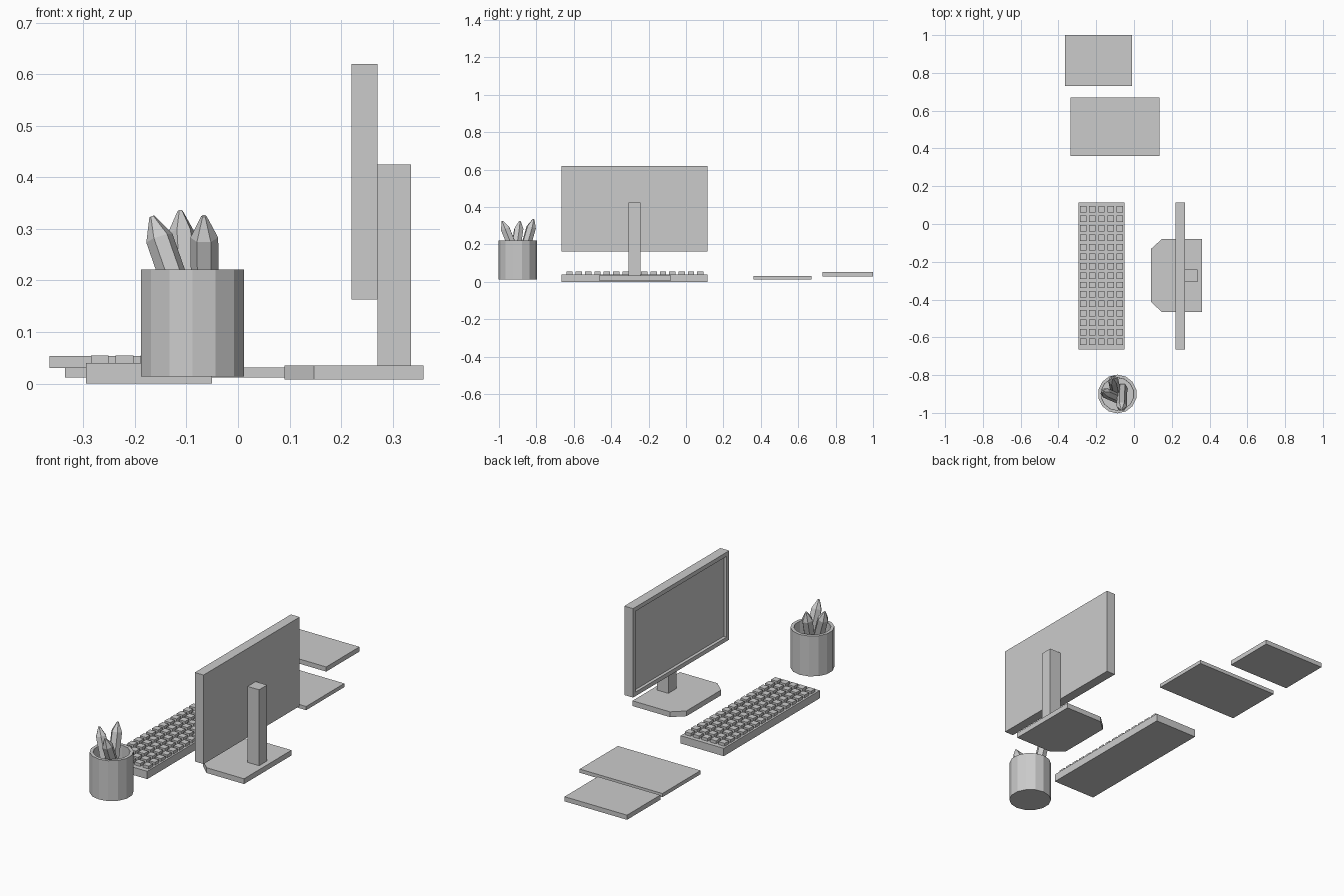
import bpy
import bmesh
import math
from mathutils import Vector, Matrix

default = bpy.data.objects.get("Cube")
if default:
    bpy.data.objects.remove(default)

grey = bpy.data.materials.new("light_grey")
grey.use_nodes = True
grey.diffuse_color = (0.6, 0.6, 0.6, 1)
grey.node_tree.nodes["Principled BSDF"].inputs["Base Color"].default_value = (0.6, 0.6, 0.6, 1)


def finish(name, bm):
    bmesh.ops.recalc_face_normals(bm, faces=bm.faces)
    mesh = bpy.data.meshes.new(name)
    bm.to_mesh(mesh)
    bm.free()
    mesh.materials.append(grey)
    obj = bpy.data.objects.new(name, mesh)
    bpy.context.scene.collection.objects.link(obj)
    return obj


def add_box(bm, x, y, z):
    """Box from (low, high) ranges on each axis."""
    size = [r[1] - r[0] for r in (x, y, z)]
    centre = [(r[0] + r[1]) / 2 for r in (x, y, z)]
    matrix = Matrix.Translation(centre) @ Matrix.Diagonal((*size, 1))
    bmesh.ops.create_cube(bm, size=1, matrix=matrix)


def box(name, x, y, z):
    bm = bmesh.new()
    add_box(bm, x, y, z)
    return finish(name, bm)


def face_towards(bm, direction):
    return max(bm.faces, key=lambda f: f.normal.dot(direction))


# Monitor with a recessed screen facing -x
bm = bmesh.new()
add_box(bm, (0.22, 0.27), (-0.665, 0.115), (0.163, 0.62))
bm.normal_update()
screen = face_towards(bm, Vector((-1, 0, 0)))
bmesh.ops.inset_region(bm, faces=[screen], thickness=0.03)
bmesh.ops.inset_region(bm, faces=[screen], thickness=0.001, depth=-0.015)
finish("monitor", bm)

# Stand post and base with two clipped corners
box("stand_post", (0.27, 0.335), (-0.307, -0.242), (0.035, 0.425))
bm = bmesh.new()
outline = [(0.36, -0.465), (0.36, -0.08), (0.147, -0.08),
           (0.09, -0.132), (0.09, -0.413), (0.147, -0.465)]
base = bm.faces.new([bm.verts.new((x, y, 0.008)) for x, y in outline])
top = bmesh.ops.extrude_face_region(bm, geom=[base])
bmesh.ops.translate(bm, vec=(0, 0, 0.027),
                    verts=[v for v in top["geom"] if isinstance(v, bmesh.types.BMVert)])
finish("stand_base", bm)

# Keyboard and its grid of keys
box("keyboard_body", (-0.295, -0.05), (-0.665, 0.115), (0, 0.04))
bm = bmesh.new()
for column in range(5):
    for row in range(15):
        x = -0.268 + column * 0.048
        y = -0.623 + row * 0.05
        add_box(bm, (x - 0.017, x + 0.017), (y - 0.017, y + 0.017), (0.038, 0.055))
finish("keyboard_keys", bm)

# Two flat pads
box("large_pad", (-0.335, 0.135), (0.36, 0.67), (0.012, 0.031))
box("small_pad", (-0.365, -0.01), (0.73, 1.0), (0.03, 0.054))

# Hollow pen cup
bm = bmesh.new()
bmesh.ops.create_cone(bm, cap_ends=True, segments=14, radius1=0.1025, radius2=0.1025,
                      depth=0.207, matrix=Matrix.Translation((-0.088, -0.9, 0.1175)))
bm.normal_update()
mouth = face_towards(bm, Vector((0, 0, 1)))
bmesh.ops.inset_region(bm, faces=[mouth], thickness=0.016)
bmesh.ops.inset_region(bm, faces=[mouth], thickness=0.001, depth=-0.19)
finish("pen_cup", bm)


# Leaning six-sided pencils, each from foot to tip
def pencil(name, foot, tip, radius=0.027, point=0.045):
    foot, tip = Vector(foot), Vector(tip)
    length = (tip - foot).length
    turn = (tip - foot).to_track_quat('Z', 'Y').to_matrix().to_4x4()
    bm = bmesh.new()
    rings = []
    for r, z in ((radius, 0), (radius, length - point), (0.005, length)):
        rings.append([bm.verts.new((r * math.cos(i * math.tau / 6),
                                    r * math.sin(i * math.tau / 6), z)) for i in range(6)])
    for low, high in zip(rings, rings[1:]):
        for i in range(6):
            j = (i + 1) % 6
            bm.faces.new((low[i], low[j], high[j], high[i]))
    bm.faces.new(rings[0])
    bm.faces.new(rings[-1])
    bm.transform(Matrix.Translation(foot) @ turn)
    finish(name, bm)


pencil("pencil_right", (-0.068, -0.93, 0.04), (-0.167, -0.888, 0.324))
pencil("pencil_back", (-0.095, -0.9, 0.04), (-0.112, -0.815, 0.335))
pencil("pencil_front", (-0.062, -0.868, 0.04), (-0.066, -0.983, 0.325))
